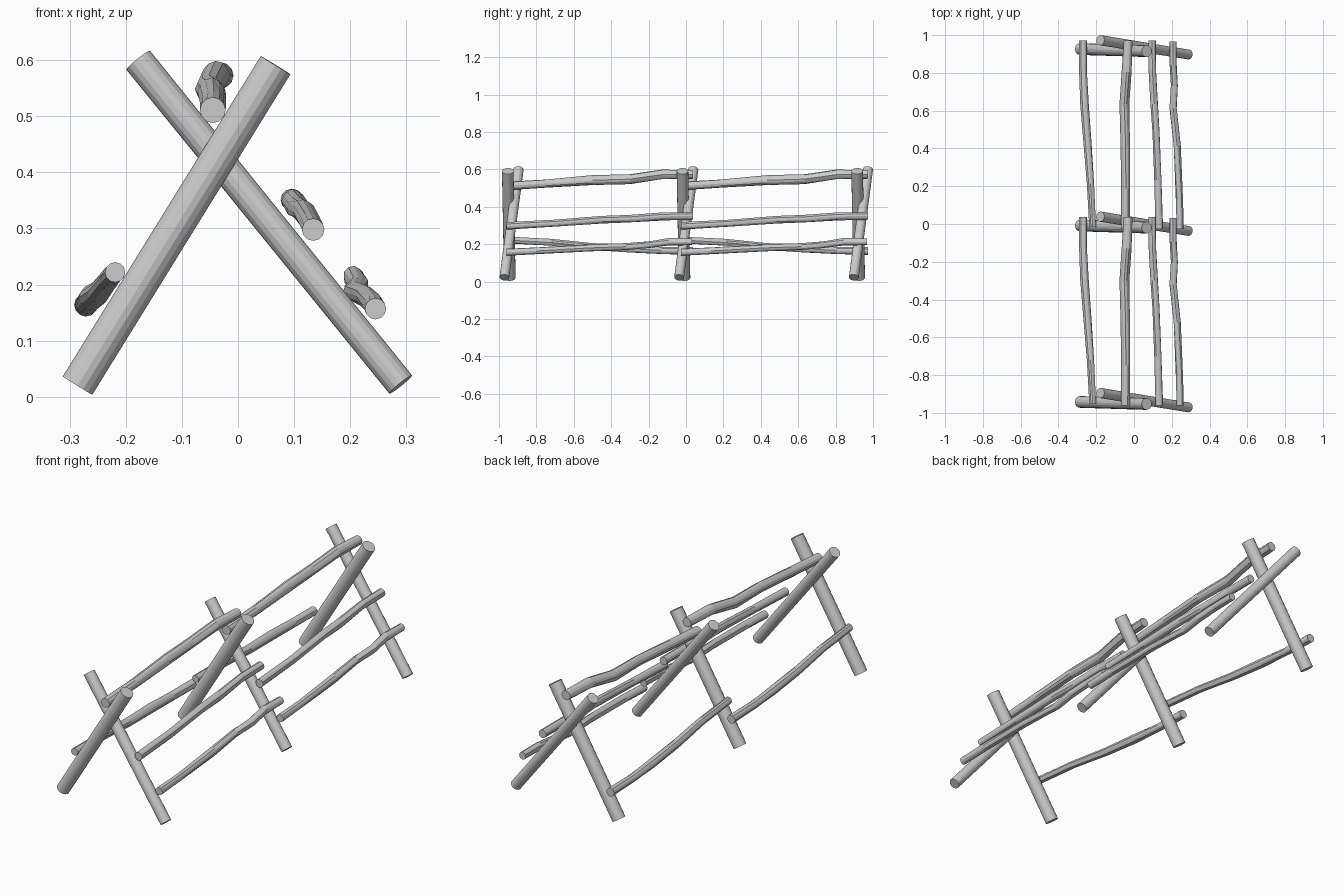
import bpy, bmesh, math, random
from mathutils import Vector

random.seed(4)
STEP = 0.934  # spacing between crossed frames


def log(name, path, sides, jitter=0.0):
    """Capped log swept through (x, y, z, radius) stations, flat faced."""
    bm = bmesh.new()
    pts = [Vector(p[:3]) for p in path]
    rings = []
    for i, p in enumerate(path):
        inner = 0 < i < len(path) - 1
        if jitter:
            u, v = Vector((1, 0, 0)), Vector((0, 0, 1))
        else:
            d = (pts[-1] - pts[0]).normalized()
            u = d.cross(Vector((0, 1, 0))).normalized()
            v = u.cross(d)
        ring = []
        for k in range(sides):
            a = 2 * math.pi * k / sides
            r = p[3] * (1 + (random.uniform(-jitter, jitter) if inner else 0))
            ring.append(bm.verts.new(pts[i] + u * r * math.cos(a) + v * r * math.sin(a)))
        rings.append(ring)
    for a, b in zip(rings, rings[1:]):
        for k in range(sides):
            n = (k + 1) % sides
            bm.faces.new((a[k], a[n], b[n], b[k]))
    bm.faces.new(rings[0])
    bm.faces.new(rings[-1])
    bmesh.ops.recalc_face_normals(bm, faces=bm.faces)
    me = bpy.data.meshes.new(name)
    bm.to_mesh(me)
    bm.free()
    return me


def repeat(name, mesh, count):
    for i in range(count):
        ob = bpy.data.objects.new(f"{name}_{i + 1}", mesh)
        ob.location.y = i * STEP
        bpy.context.collection.objects.link(ob)


# Crossed posts
repeat("front_post", log("front_post", [(-0.286, -0.942, 0.020, 0.031),
                                        (0.067, -0.953, 0.591, 0.031)], 16), 3)
repeat("rear_post", log("rear_post", [(0.290, -0.971, 0.022, 0.026),
                                      (-0.178, -0.895, 0.600, 0.027)], 16), 3)

# Crooked rails, one set per bay
rails = {
    "top_rail": [(-0.045, -0.960, 0.511, 0.023), (-0.043, -0.75, 0.524, 0.023),
                 (-0.045, -0.50, 0.542, 0.025), (-0.052, -0.30, 0.548, 0.025),
                 (-0.040, -0.13, 0.572, 0.025), (-0.031, 0.038, 0.573, 0.023)],
    "middle_rail": [(0.134, -0.960, 0.298, 0.020), (0.128, -0.70, 0.312, 0.019),
                    (0.116, -0.45, 0.331, 0.020), (0.108, -0.30, 0.336, 0.020),
                    (0.097, -0.12, 0.349, 0.020), (0.096, 0.038, 0.351, 0.020)],
    "lower_rail": [(0.245, -0.960, 0.157, 0.019), (0.242, -0.80, 0.164, 0.019),
                   (0.228, -0.52, 0.180, 0.019), (0.208, -0.32, 0.187, 0.019),
                   (0.215, -0.20, 0.198, 0.018), (0.207, -0.09, 0.213, 0.019),
                   (0.207, 0.033, 0.213, 0.018)],
    "back_rail": [(-0.219, -0.950, 0.222, 0.018), (-0.230, -0.72, 0.209, 0.018),
                  (-0.247, -0.50, 0.187, 0.020), (-0.262, -0.30, 0.176, 0.021),
                  (-0.269, -0.13, 0.167, 0.020), (-0.271, 0.038, 0.164, 0.021)],
}
for name, path in rails.items():
    repeat(name, log(name, path, 12, 0.1), 2)
